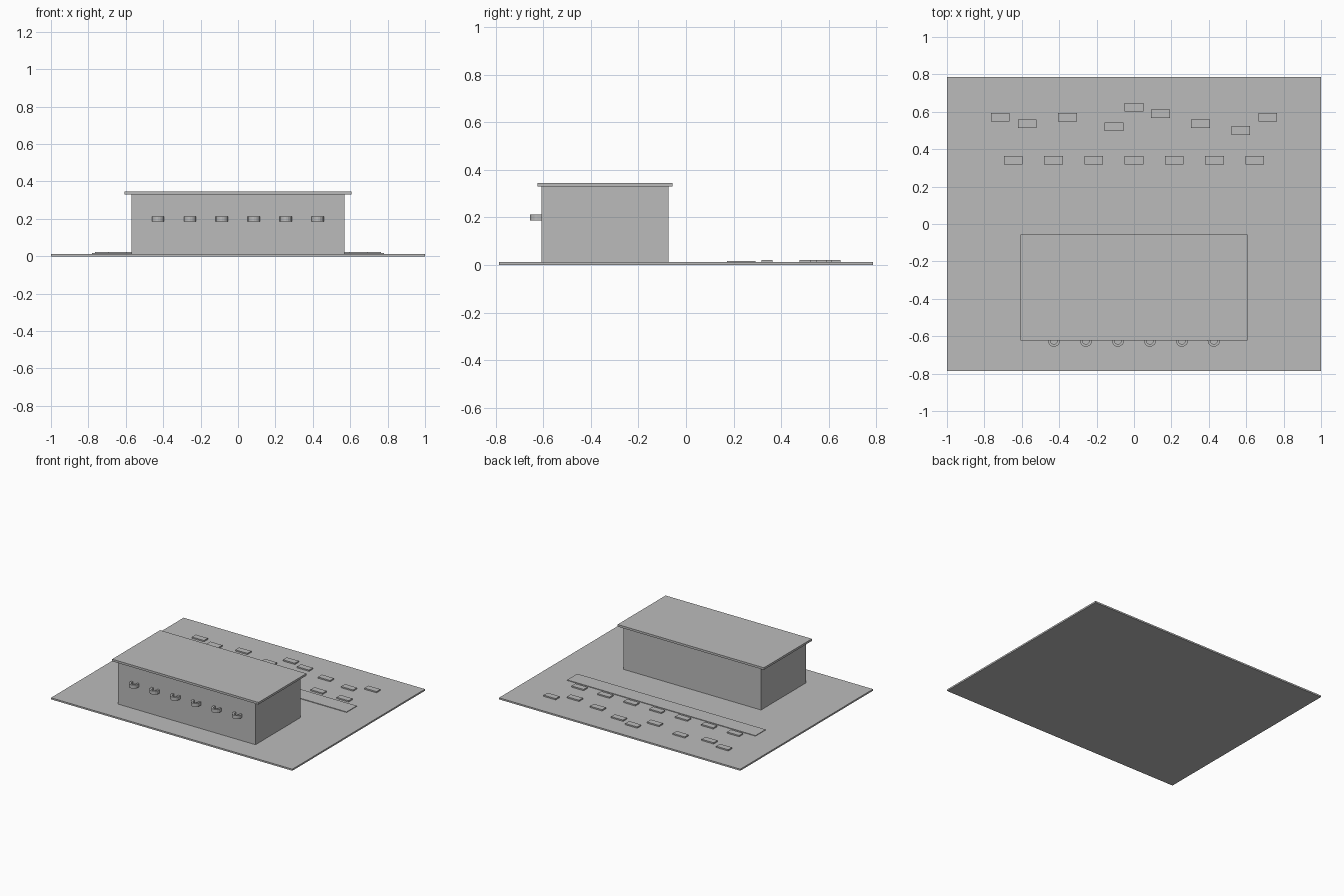
import bpy, bmesh, math

if "Cube" in bpy.data.objects:
    bpy.data.objects.remove(bpy.data.objects["Cube"])

grey = bpy.data.materials.new("plain_grey")
grey.diffuse_color = (0.5, 0.5, 0.5, 1)
grey.use_nodes = True
grey.node_tree.nodes["Principled BSDF"].inputs["Base Color"].default_value = grey.diffuse_color


def finish(name, bm):
    bmesh.ops.recalc_face_normals(bm, faces=bm.faces)
    me = bpy.data.meshes.new(name)
    bm.to_mesh(me)
    bm.free()
    me.materials.append(grey)
    ob = bpy.data.objects.new(name, me)
    bpy.context.collection.objects.link(ob)
    return ob


def box(name, x, y, z):
    """Box from (min, max) ranges on each axis."""
    bm = bmesh.new()
    bmesh.ops.create_cube(bm, size=1)
    for v in bm.verts:
        v.co = [r[0] if c < 0 else r[1] for c, r in zip(v.co, (x, y, z))]
    return finish(name, bm)


def handle(name, cx):
    """U-shaped horizontal loop standing out from the front wall."""
    outer_r, inner_r, yc, z0, z1 = 0.033, 0.019, -0.623, 0.187, 0.213
    ring = []
    for r in (outer_r, inner_r):
        pts = [(cx - r, -0.604)]
        pts += [(cx + r * math.cos(a), yc + r * math.sin(a))
                for a in (math.pi * (1 + i / 8) for i in range(9))]
        pts += [(cx + r, -0.604)]
        ring.append(pts)
    bm = bmesh.new()
    rows = []
    for (ox, oy), (ix, iy) in zip(*ring):
        rows.append([bm.verts.new(p) for p in
                     ((ox, oy, z0), (ox, oy, z1), (ix, iy, z1), (ix, iy, z0))])
    for a, b in zip(rows, rows[1:]):
        for k in range(4):
            bm.faces.new((a[k], a[(k + 1) % 4], b[(k + 1) % 4], b[k]))
    bm.faces.new(rows[0])
    bm.faces.new(rows[-1])
    return finish(name, bm)


# Ground slab
TOP = 0.012
box("ground_slab", (-1, 1), (-0.785, 0.785), (0, TOP))

# Building and its overhanging flat roof
box("building_body", (-0.57, 0.57), (-0.607, -0.074), (TOP, 0.33))
box("flat_roof", (-0.606, 0.606), (-0.624, -0.056), (0.329, 0.345))

# Row of loops on the front wall
for i in range(6):
    handle(f"wall_loop_{i + 1}", -0.428 + i * 0.171)

# Thin strip behind the building
box("path_strip", (-0.78, 0.78), (0.172, 0.292), (TOP - 0.002, 0.0165))

# Low blocks: one regular row and one scattered row
blocks = [(-0.645 + i * 0.215, 0.34) for i in range(7)]
blocks += [(-0.715, 0.57), (-0.57, 0.535), (-0.355, 0.57), (-0.107, 0.52),
           (0, 0.625), (0.142, 0.59), (0.355, 0.535), (0.57, 0.50), (0.715, 0.57)]
for i, (x, y) in enumerate(blocks):
    box(f"low_block_{i + 1}", (x - 0.05, x + 0.05), (y - 0.023, y + 0.023),
        (TOP - 0.002, 0.0215))
